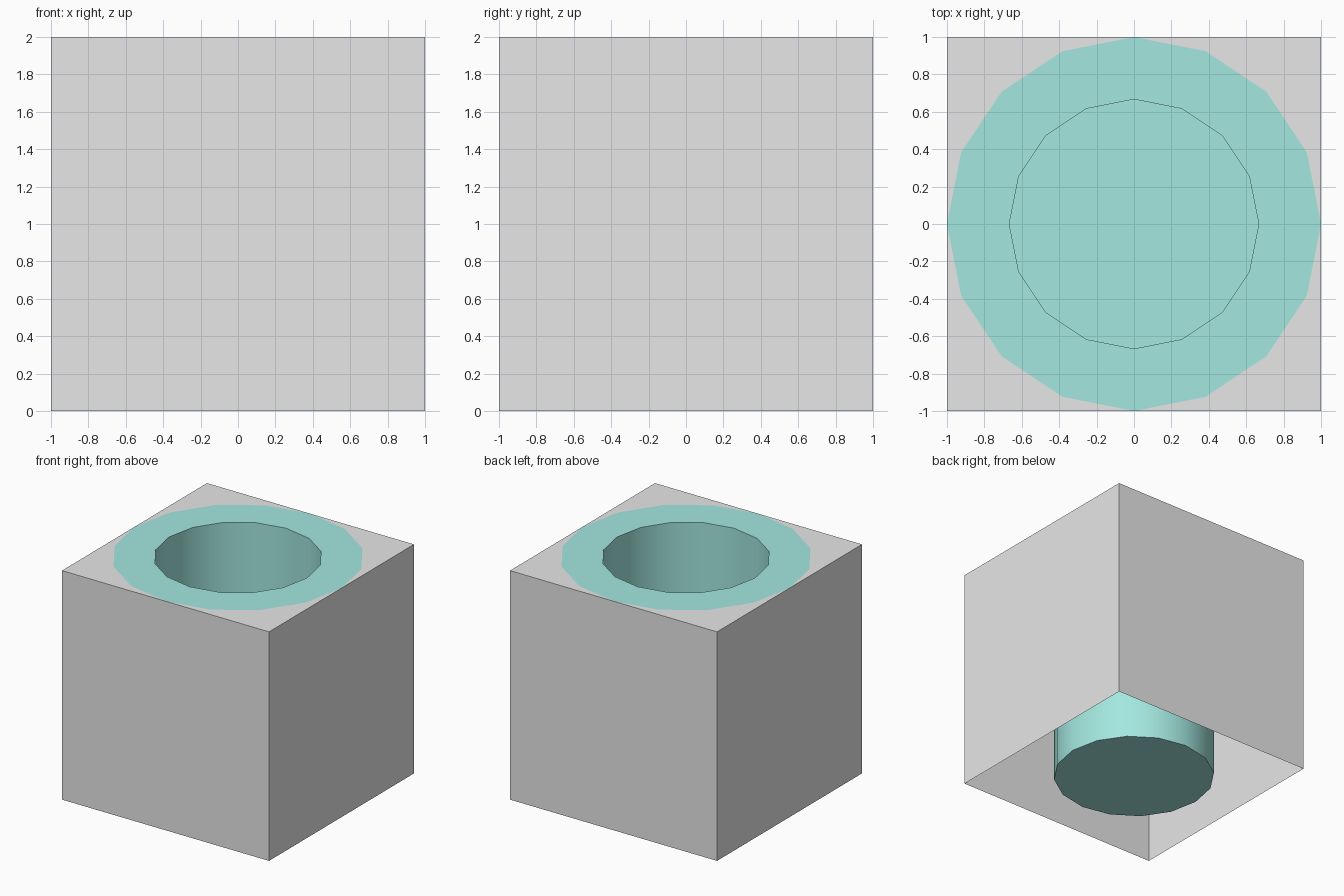
import bpy, bmesh
from math import cos, sin, pi

if "Cube" in bpy.data.objects:
    bpy.data.objects.remove(bpy.data.objects["Cube"])

SIDES = 16
HEIGHT = 2.0
RIM_R = 1.0
CUP_R = 0.667


def material(name, color):
    m = bpy.data.materials.new(name)
    m.diffuse_color = (*color, 1)
    m.use_nodes = True
    m.node_tree.nodes["Principled BSDF"].inputs["Base Color"].default_value = m.diffuse_color
    return m


def ring(bm, radius, z):
    return [bm.verts.new((radius * cos(2 * pi * i / SIDES),
                          radius * sin(2 * pi * i / SIDES), z)) for i in range(SIDES)]


def finish(bm, name, mat):
    mesh = bpy.data.meshes.new(name)
    bm.to_mesh(mesh)
    bm.free()
    mesh.materials.append(mat)
    obj = bpy.data.objects.new(name, mesh)
    bpy.context.collection.objects.link(obj)
    return obj


grey = material("light grey", (0.8, 0.8, 0.8))
teal = material("pale teal", (0.366, 0.8, 0.738))

# Box shell: four walls, open underneath, with four top corners around the round rim
bm = bmesh.new()
corners = [(1, 1), (-1, 1), (-1, -1), (1, -1)]
low = [bm.verts.new((x, y, 0)) for x, y in corners]
high = [bm.verts.new((x, y, HEIGHT)) for x, y in corners]
edge = ring(bm, RIM_R, HEIGHT)
quarter = SIDES // 4
for k in range(4):
    n = (k + 1) % 4
    bm.faces.new((low[k], low[n], high[n], high[k]))
    arc = [edge[(k * quarter + i) % SIDES] for i in range(quarter + 1)]
    bm.faces.new([arc[0], high[k]] + arc[:0:-1])
finish(bm, "box_shell", grey)

# Cup: flat rim, tube down to the ground, and floor
bm = bmesh.new()
outer = ring(bm, RIM_R, HEIGHT)
inner = ring(bm, CUP_R, HEIGHT)
base = ring(bm, CUP_R, 0)
for i in range(SIDES):
    j = (i + 1) % SIDES
    bm.faces.new((outer[i], outer[j], inner[j], inner[i]))
    bm.faces.new((inner[i], inner[j], base[j], base[i]))
bm.faces.new(base)
cup = finish(bm, "cup", teal)

# Smooth tube with sharp rim and floor edges
bpy.context.view_layer.objects.active = cup
cup.select_set(True)
bpy.ops.object.shade_smooth_by_angle(angle=pi / 6)
